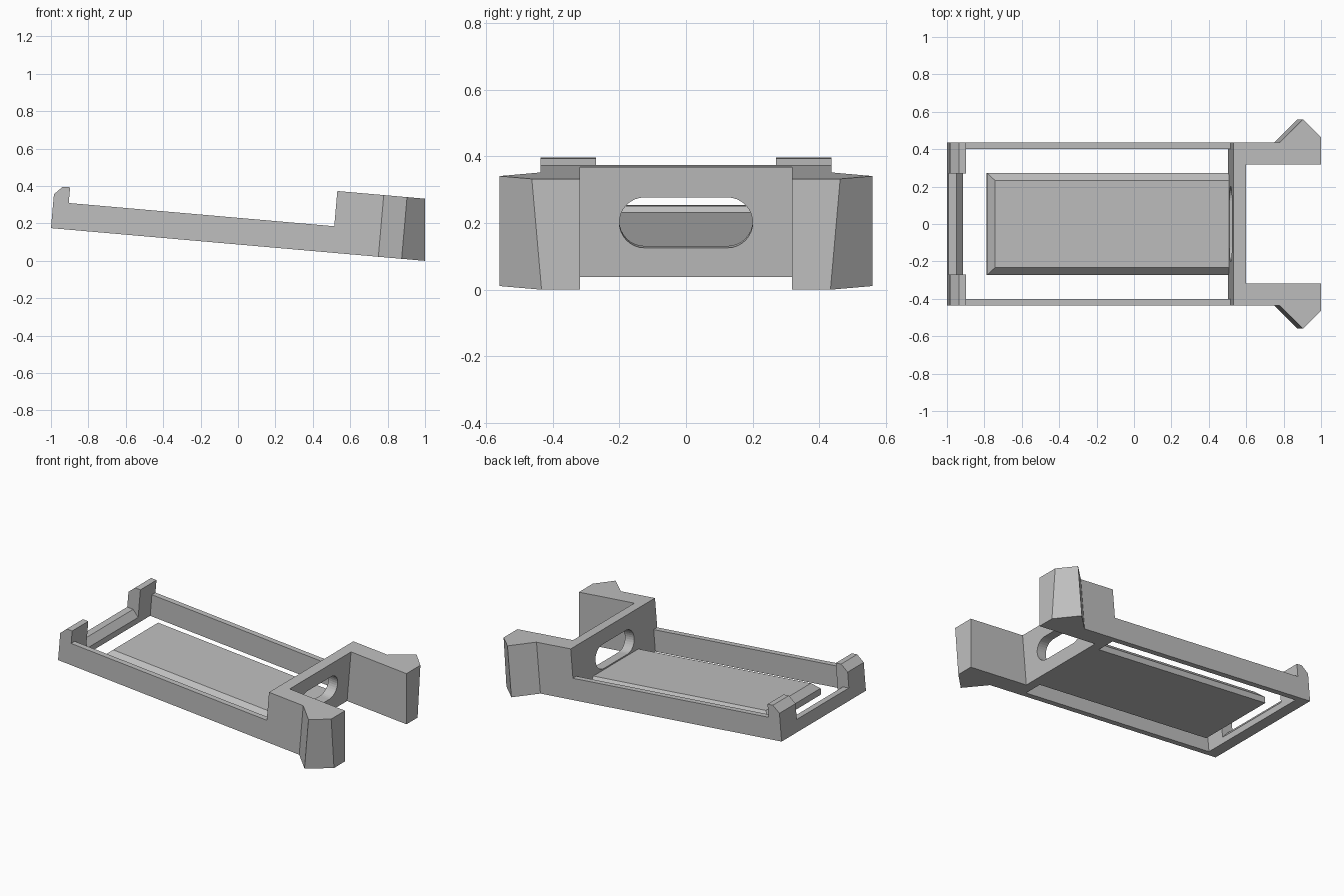
import bpy, bmesh, math
from mathutils import Matrix, Vector

if "Cube" in bpy.data.objects:
    bpy.data.objects.remove(bpy.data.objects["Cube"], do_unlink=True)

TILT = math.radians(5)
PLACE = Matrix.Translation((-1, 0, 2 * math.tan(TILT))) @ Matrix.Rotation(TILT, 4, 'Y')

# Main dimensions along the tilted base
OUTER, RAIL, HOOK_Y, ARM_Y = 0.437, 0.40, 0.27, 0.318
HOOK_U, WALL_U, WALL_END, HEIGHT = 0.083, 1.508, 1.575, 0.331
FLOOR, BEVEL = 0.08, 0.04

grey = bpy.data.materials.new("plain_grey")
grey.use_nodes = True
colour = (0.52, 0.52, 0.52, 1)
grey.diffuse_color = colour
grey.node_tree.nodes["Principled BSDF"].inputs["Base Color"].default_value = colour


def finish(name, bm):
    bmesh.ops.recalc_face_normals(bm, faces=bm.faces)
    mesh = bpy.data.meshes.new(name)
    bm.to_mesh(mesh)
    bm.free()
    mesh.materials.append(grey)
    obj = bpy.data.objects.new(name, mesh)
    bpy.context.collection.objects.link(obj)
    return obj


def prism(name, outline, start, end, axis, cut=False):
    """Extrude a 2D outline along one axis of the tilted frame."""
    def point(p, q, t):
        return PLACE @ Vector({'X': (t, p, q), 'Y': (p, t, q), 'Z': (p, q, t)}[axis])
    bm = bmesh.new()
    face = bm.faces.new([bm.verts.new(point(p, q, start)) for p, q in outline])
    side = bmesh.ops.extrude_face_region(bm, geom=[face])["geom"]
    shift = point(0, 0, end) - point(0, 0, start)
    bmesh.ops.translate(bm, vec=shift, verts=[g for g in side if isinstance(g, bmesh.types.BMVert)])
    if cut:  # plumb end face
        bmesh.ops.bisect_plane(bm, geom=bm.verts[:] + bm.edges[:] + bm.faces[:],
                               plane_co=(1, 0, 0), plane_no=(1, 0, 0), clear_outer=True)
        bmesh.ops.holes_fill(bm, edges=[e for e in bm.edges if e.is_boundary])
    return finish(name, bm)


def rect(a, b, c, d):
    return [(a, c), (b, c), (b, d), (a, d)]


# Mirrored rails, end hooks and flared arms
hook = [(0, 0), (HOOK_U, 0), (HOOK_U, 0.226), (0.044, 0.226), (0, 0.182)]
for label, s in (("left", 1), ("right", -1)):
    prism(label + "_rail", rect(HOOK_U, WALL_U, 0, 0.142), s * RAIL, s * OUTER, 'Y')
    prism(label + "_hook", hook, s * HOOK_Y, s * OUTER, 'Y')
    arm = [(WALL_END, ARM_Y), (2.1, ARM_Y), (2.1, 0.34), (1.882, 0.56),
           (1.757, OUTER), (WALL_END, OUTER)]
    prism(label + "_arm", [(u, s * y) for u, y in arm], 0, HEIGHT, 'Z', cut=True)

# Low end bar with its inner edge sloped
bar = [(0, 0), (HOOK_U, 0), (HOOK_U, FLOOR - BEVEL), (HOOK_U - BEVEL, FLOOR), (0, FLOOR)]
prism("end_bar", bar, -HOOK_Y, HOOK_Y, 'Y')

# Cross wall with a rounded slot
wall = prism("cross_wall", rect(-OUTER, OUTER, 0, HEIGHT), WALL_U, WALL_END, 'X')
R, HALF, STEPS = 0.076, 0.2, 16
slot = []
for s, first in ((1, -90), (-1, 90)):
    for i in range(STEPS + 1):
        a = math.radians(first + 180 * i / STEPS)
        slot.append((s * (HALF - R) + R * math.cos(a), 0.164 + R * math.sin(a)))
cutter = prism("slot_cutter", slot, WALL_U - 0.1, WALL_END + 0.1, 'X')
cutter.hide_render = True
mod = wall.modifiers.new("slot", 'BOOLEAN')
mod.operation, mod.solver, mod.object = 'DIFFERENCE', 'EXACT', cutter
bpy.context.view_layer.objects.active = wall
bpy.ops.object.modifier_apply(modifier=mod.name)
bpy.data.objects.remove(cutter, do_unlink=True)

# Floor plate, bevelled on its three free top edges
plate = prism("floor_plate", rect(0.211, WALL_U, -0.273, 0.273), 0, FLOOR, 'Z')
inverse = PLACE.inverted()
for v in plate.data.vertices:
    p = inverse @ v.co
    if p.z > FLOOR / 2:
        p.y -= math.copysign(BEVEL, p.y)
        if p.x < 1:
            p.x += BEVEL
        v.co = PLACE @ p
bm = bmesh.new()
bm.from_mesh(plate.data)
# Short upright edge below the bevel
low = [f for f in bm.faces if all((inverse @ v.co).z < FLOOR / 2 for v in f.verts)]
skirt = bmesh.ops.extrude_face_region(bm, geom=low)["geom"]
up = PLACE.to_3x3() @ Vector((0, 0, 1))
moved = [g for g in skirt if isinstance(g, bmesh.types.BMVert)]
bmesh.ops.delete(bm, geom=[f for f in low if f.is_valid], context='FACES_ONLY')
for v in bm.verts:
    if v not in moved and (inverse @ v.co).z < FLOOR / 2:
        v.co += up * (FLOOR - BEVEL)
bmesh.ops.recalc_face_normals(bm, faces=bm.faces)
bm.to_mesh(plate.data)
bm.free()
